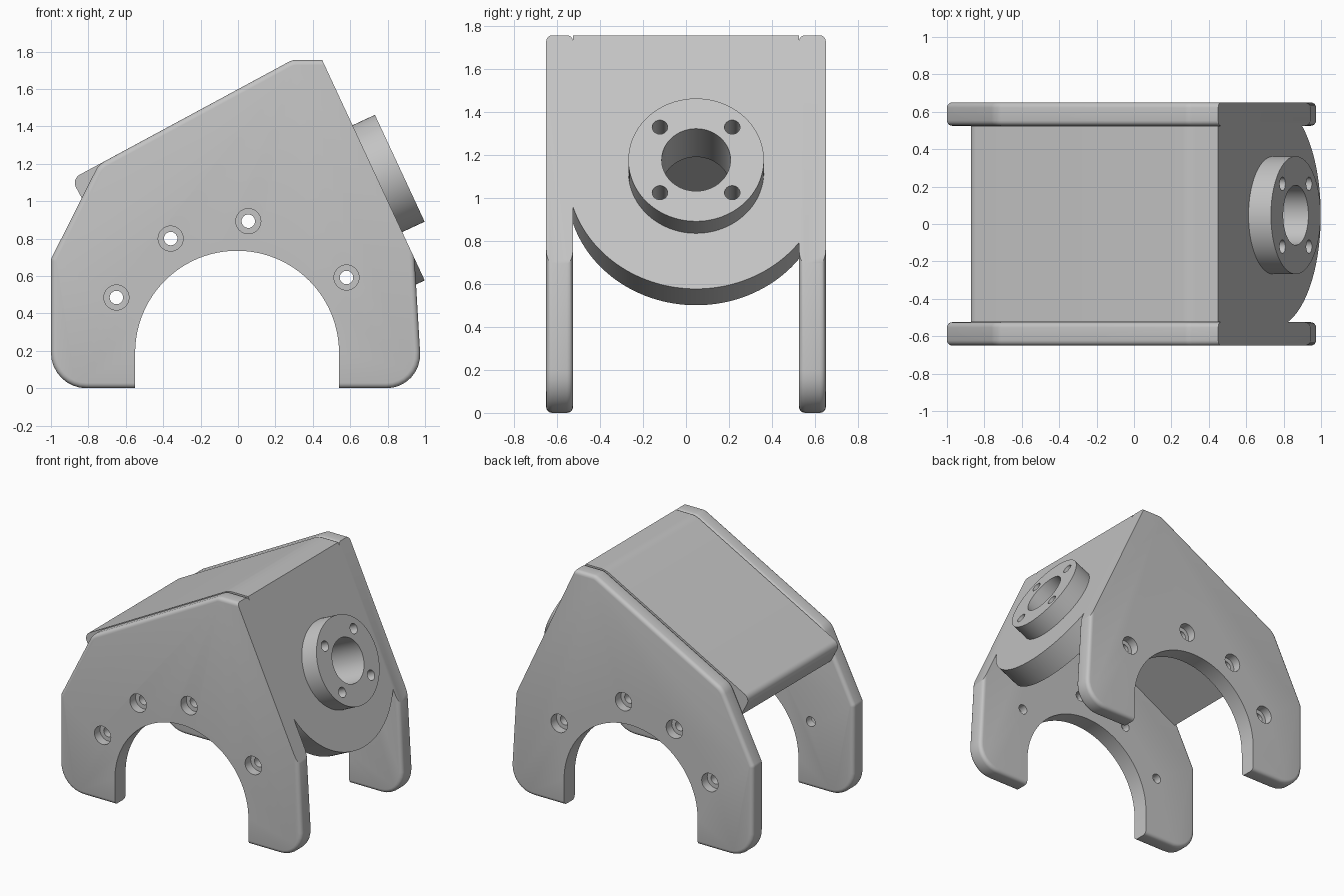
import bpy, bmesh, math
from mathutils import Vector, Matrix

if "Cube" in bpy.data.objects:
    bpy.data.objects.remove(bpy.data.objects["Cube"])

grey = bpy.data.materials.new("plain_grey")
grey.diffuse_color = (0.55, 0.55, 0.55, 1)
grey.use_nodes = True
grey.node_tree.nodes["Principled BSDF"].inputs["Base Color"].default_value = grey.diffuse_color


def fillet(points, steps=8):
    """Round each (x, z, radius) corner of an outline."""
    out = []
    n = len(points)
    for i, (x, z, r) in enumerate(points):
        p = Vector((x, z))
        if r == 0:
            out.append(p)
            continue
        a = (Vector(points[i - 1][:2]) - p).normalized()
        b = (Vector(points[(i + 1) % n][:2]) - p).normalized()
        half = a.angle(b) / 2
        c = p + (a + b).normalized() * (r / math.sin(half))
        t0 = p + a * (r / math.tan(half)) - c
        t1 = p + b * (r / math.tan(half)) - c
        sweep = t0.angle_signed(t1)
        for k in range(steps + 1):
            out.append(c + Matrix.Rotation(-sweep * k / steps, 2) @ t0)
    return out


def prism(name, verts, offset, bevel_rule=None, matrix=None):
    """Extrude a planar outline by an offset, optionally rounding chosen edges."""
    bm = bmesh.new()
    face = bm.faces.new([bm.verts.new(v) for v in verts])
    new = bmesh.ops.extrude_face_region(bm, geom=[face], use_keep_orig=True)["geom"]
    bmesh.ops.translate(bm, vec=offset,
                        verts=[g for g in new if isinstance(g, bmesh.types.BMVert)])
    bmesh.ops.recalc_face_normals(bm, faces=bm.faces)
    if bevel_rule:
        bmesh.ops.bevel(bm, geom=[e for e in bm.edges if bevel_rule(e)], offset=0.028,
                        segments=4, profile=0.5, affect='EDGES', clamp_overlap=True)
    if matrix:
        bm.transform(matrix)
    me = bpy.data.meshes.new(name)
    bm.to_mesh(me)
    bm.free()
    me.materials.append(grey)
    ob = bpy.data.objects.new(name, me)
    bpy.context.collection.objects.link(ob)
    return ob


def cylinder(name, x, y, z0, z1, r, matrix, sides=48):
    ring = [(x + r * math.cos(math.tau * k / sides), y + r * math.sin(math.tau * k / sides), z0)
            for k in range(sides)]
    return prism(name, ring, (0, 0, z1 - z0), matrix=matrix)


def boolean(ob, tools, operation):
    for tool in tools:
        m = ob.modifiers.new("cut", 'BOOLEAN')
        m.operation, m.solver, m.object = operation, 'EXACT', tool
        bpy.context.view_layer.objects.active = ob
        bpy.ops.object.modifier_apply(modifier=m.name)
        bpy.data.objects.remove(tool)


def smooth(ob):
    bpy.ops.object.select_all(action='DESELECT')
    ob.select_set(True)
    bpy.context.view_layer.objects.active = ob
    bpy.ops.object.shade_smooth_by_angle(angle=math.radians(30))


# Shared dimensions
APEX = Vector((0.45, 1.755))
DOWN = Vector((0.422, -0.907)).normalized()      # direction down the tilted face
OUT = Vector((-DOWN.y, DOWN.x))                  # outward normal of that face
INNER, OUTER = 0.525, 0.65
ARCH_X, ARCH_Z, ARCH_R = -0.005, 0.19, 0.545

# Side plates with an arch between two legs
knee = APEX + DOWN * 1.17
arch = [Vector((ARCH_X + ARCH_R * math.cos(math.pi * k / 48),
                ARCH_Z + ARCH_R * math.sin(math.pi * k / 48))) for k in range(49)]
left = fillet([(-1, 0, 0.19), (-1, 0.69, 0.05), (-0.745, 1.196, 0.12),
               (0.29, 1.755, 0.08), (*APEX, 0), (*knee, 0), (0.985, 0, 0.18),
               (0.54, 0, 0)])
outline = left + arch + [Vector((-0.55, 0))]


def rounded_edge(e):
    a, b = (v.co for v in e.verts)
    if abs(a.y - b.y) > 1e-4:
        return False
    m = (a + b) / 2
    on_arch = math.hypot(m.x - ARCH_X, m.z - ARCH_Z) < 0.56 and m.z > 0.001
    on_slope = abs((Vector((m.x, m.z)) - APEX).dot(OUT)) < 1e-3 and m.z > knee.y
    return not on_arch and not on_slope


for side, name in ((-1, "front_side_plate"), (1, "back_side_plate")):
    plate = prism(name, [(p.x, side * INNER, p.y) for p in outline],
                  (0, side * (OUTER - INNER), 0), rounded_edge)
    # Counterbored screw holes
    turn = Matrix.Rotation(math.radians(90), 4, 'X')   # local z becomes -y
    tools = []
    for x, z in ((-0.65, 0.485), (-0.36, 0.80), (0.055, 0.893), (0.58, 0.592)):
        tools.append(cylinder("hole", x, z, -side * 0.4, -side * 0.8, 0.036, turn, 32))
        tools.append(cylinder("counterbore", x, z, -side * 0.585, -side * 0.8, 0.067, turn, 32))
    boolean(plate, tools, 'DIFFERENCE')
    smooth(plate)

# Sloping roof plate between the sides
roof = fillet([(-0.89, 1.118, 0.05), (0.29, 1.755, 0.15), (*APEX, 0),
               (0.287, 1.679, 0), (0.327, 1.593, 0), (-0.814, 0.977, 0)])
smooth(prism("roof_plate", [(p.x, -INNER, p.y) for p in roof], (0, 2 * INNER, 0)))

# Tilted flange plate with a round lower edge
CY = 0.047
base = APEX + DOWN * 0.70
frame = Matrix(((0, -DOWN.x, OUT.x, base.x), (1, 0, 0, CY),
                (0, -DOWN.y, OUT.y, base.y), (0, 0, 0, 1)))
x0, x1, R = -INNER - CY, INNER - CY, 0.60
a0 = -math.acos(x1 / R)
a1 = -math.acos(x0 / R)
rim = [(x0, 0.70, -0.18), (x1, 0.70, -0.18)]
rim += [(R * math.cos(a0 + (a1 - a0) * k / 48), R * math.sin(a0 + (a1 - a0) * k / 48), -0.18)
        for k in range(49)]
flange = prism("flange_plate", rim, (0, 0, 0.18), matrix=frame)

# Raised ring, then the bore and its four bolt holes
boolean(flange, [cylinder("ring", 0, 0, -0.05, 0.132, 0.315, frame, 96)], 'UNION')
tools = [cylinder("bore", 0, 0, -0.4, 0.3, 0.16, frame, 64)]
tools += [cylinder("bolt_hole", sx * 0.168, sy * 0.168, -0.4, 0.3, 0.036, frame, 32)
          for sx in (-1, 1) for sy in (-1, 1)]
boolean(flange, tools, 'DIFFERENCE')
smooth(flange)
